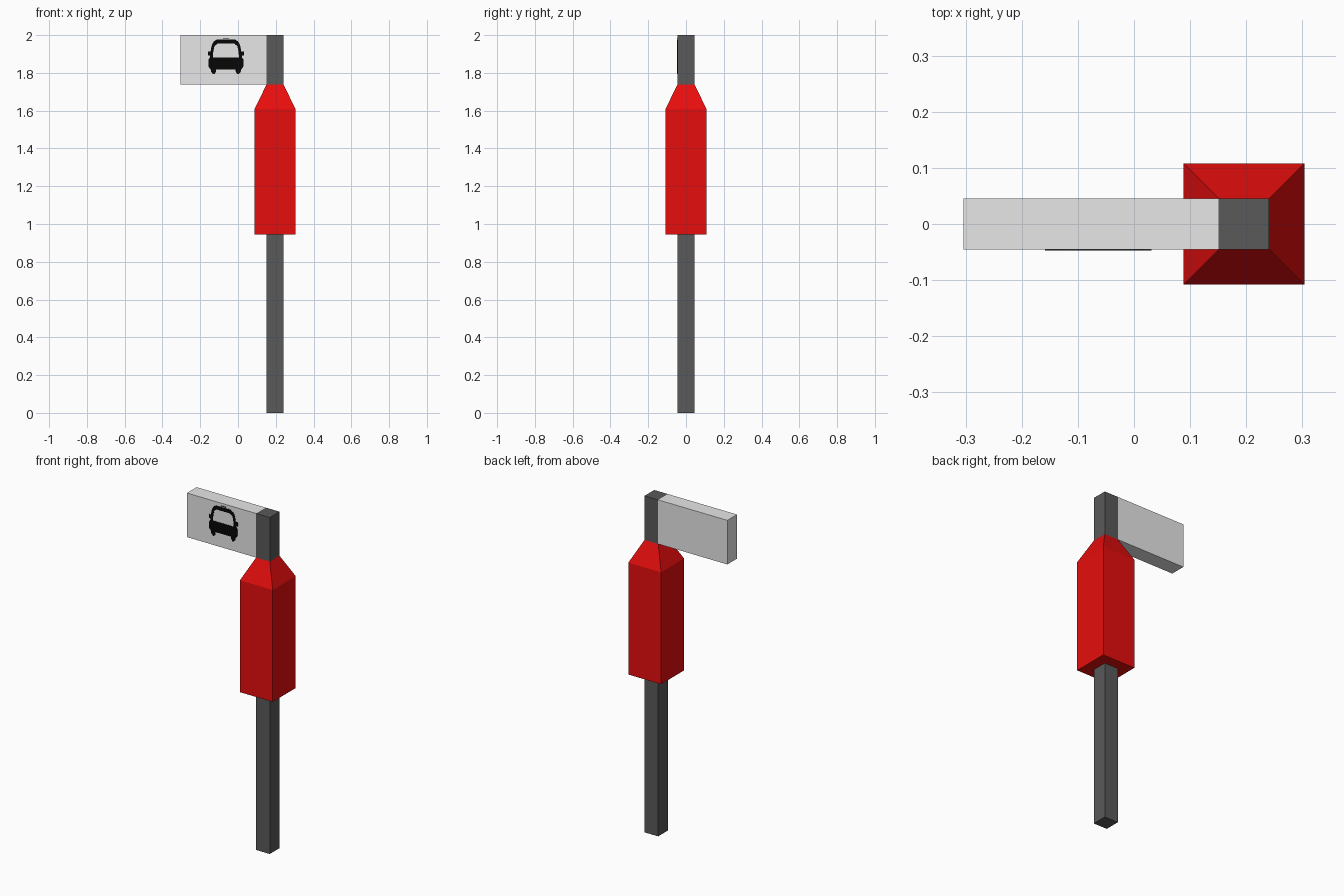
import bpy, bmesh

if "Cube" in bpy.data.objects:
    bpy.data.objects.remove(bpy.data.objects["Cube"])


def material(name, rgb):
    m = bpy.data.materials.new(name)
    m.diffuse_color = (*rgb, 1.0)
    m.use_nodes = True
    m.node_tree.nodes["Principled BSDF"].inputs["Base Color"].default_value = m.diffuse_color
    return m


GREY = material("dark_grey", (0.1, 0.1, 0.1))
RED = material("red", (0.8, 0.004, 0.004))
PALE = material("pale_grey", (0.8, 0.8, 0.8))
BLACK = material("black", (0.002, 0.002, 0.002))


def finish(name, bm, mat):
    bmesh.ops.recalc_face_normals(bm, faces=bm.faces)
    me = bpy.data.meshes.new(name)
    bm.to_mesh(me)
    bm.free()
    me.materials.append(mat)
    ob = bpy.data.objects.new(name, me)
    bpy.context.collection.objects.link(ob)
    return ob


def column(name, mat, sections):
    """Stack of rectangles (z, x0, x1, half depth) joined into a closed solid."""
    bm = bmesh.new()
    rings = [[bm.verts.new(p) for p in ((x0, -d, z), (x1, -d, z), (x1, d, z), (x0, d, z))]
             for z, x0, x1, d in sections]
    bm.faces.new(rings[0])
    bm.faces.new(rings[-1])
    for a, b in zip(rings, rings[1:]):
        for i in range(4):
            j = (i + 1) % 4
            bm.faces.new((a[i], a[j], b[j], b[i]))
    return finish(name, bm, mat)


P0, P1, PD = 0.151, 0.241, 0.0455   # post sides and half depth
B0, B1, BD = 0.088, 0.304, 0.108    # red housing

column("post", GREY, [(0, P0, P1, PD), (2, P0, P1, PD)])
column("housing", RED, [(0.945, B0, B1, BD), (1.61, B0, B1, BD), (1.738, P0, P1, PD)])
column("sign_panel", PALE, [(1.738, -0.304, P0, PD), (2, -0.304, P0, PD)])

# Taxi pictogram: strips of (height, inner half width, outer half width),
# in hundredths above the sign's bottom, mirrored about its centre line
CX, Z0, U = -0.064, 1.738, 0.01
strips = [
    [(24.8, 0, 1.6), (24.4, 0, 1.6)],                                   # roof light
    [(23.9, 0, 4.8), (22.9, 0, 6.4), (21.7, 0, 7.1)],                   # roof
    [(21.7, 4.4, 7.1), (20.4, 6.1, 7.6), (17.2, 6.7, 8.2), (14.4, 6.9, 8.5)],  # pillar
    [(17.6, 8.1, 9.5), (15.4, 8.3, 9.5)],                               # mirror
    [(14.4, 0, 8.5), (13.4, 0, 9.2), (9.6, 0, 9.2), (8.1, 0, 8.2)],     # body
    [(8.1, 5.2, 8.0), (6.9, 5.2, 7.9), (5.5, 6.0, 6.8)],                # wheel
]
bm = bmesh.new()
for strip in strips:
    for (za, ia, oa), (zb, ib, ob) in zip(strip, strip[1:]):
        for s in (-1, 1):
            quad = [(ia, za), (ib, zb), (ob, zb), (oa, za)][::s]
            bm.faces.new([bm.verts.new((CX + s * x * U, -PD, Z0 + z * U)) for x, z in quad])
bmesh.ops.remove_doubles(bm, verts=bm.verts, dist=1e-5)
icon = finish("taxi_pictogram", bm, BLACK)
plate = icon.modifiers.new("plate", 'SOLIDIFY')
plate.thickness = 0.004
plate.offset = 0
